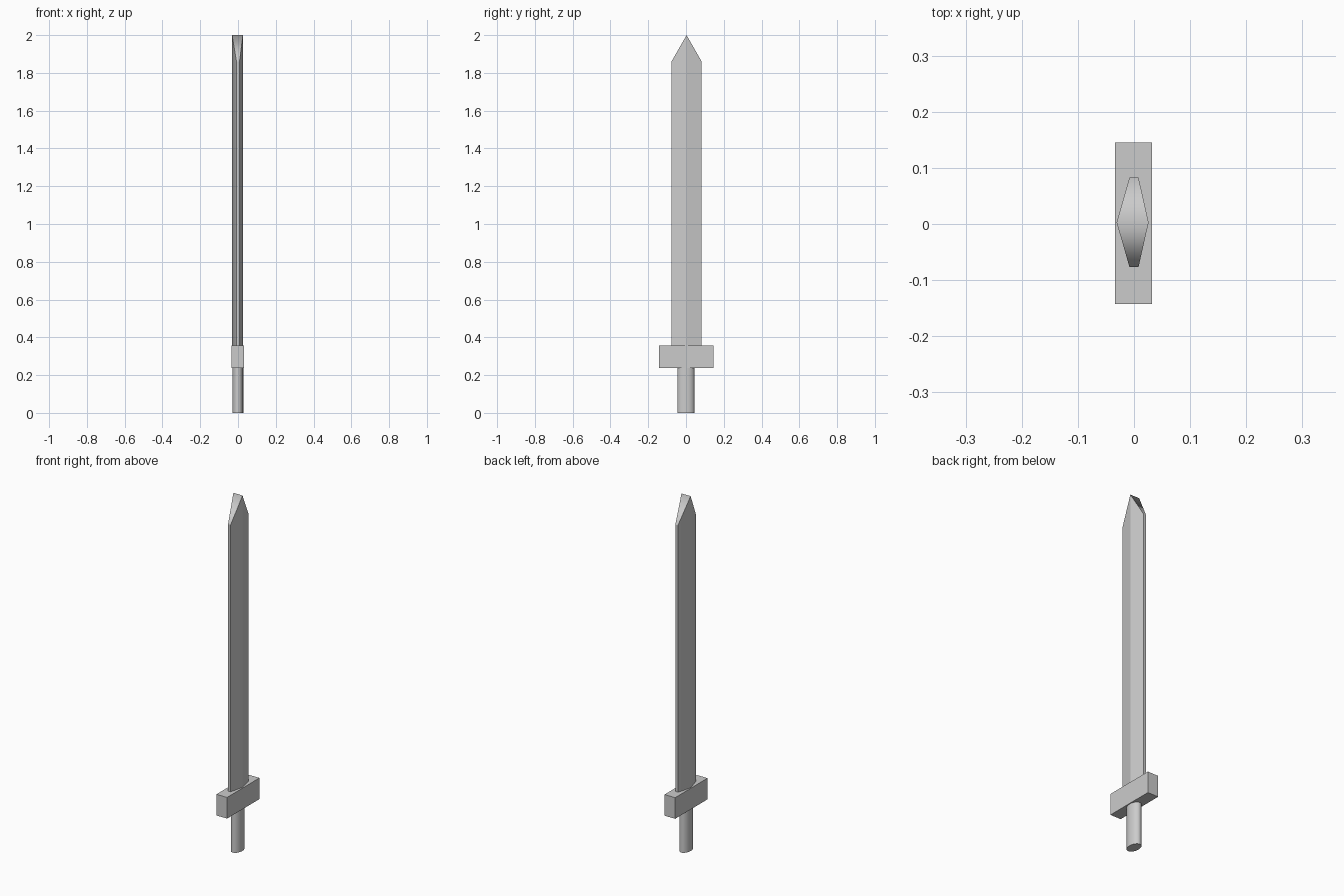
import bpy, bmesh, math
from mathutils import Matrix

if "Cube" in bpy.data.objects:
    bpy.data.objects.remove(bpy.data.objects["Cube"])


def make_object(name, bm, smooth_ridge=False):
    bmesh.ops.recalc_face_normals(bm, faces=bm.faces)
    for f in bm.faces:
        f.smooth = True
    for e in bm.edges:
        angle = math.degrees(e.calc_face_angle(0))
        ridge = smooth_ridge and all(v.co.z > 1.99 for v in e.verts)
        e.smooth = angle < 25 or ridge or (smooth_ridge and 31 < angle < 36)
    mesh = bpy.data.meshes.new(name)
    bm.to_mesh(mesh)
    bm.free()
    obj = bpy.data.objects.new(name, mesh)
    bpy.context.collection.objects.link(obj)
    return obj


# Blade: hexagonal section extruded up, wedge-shaped tip with a straight ridge
BASE, SHOULDER, TIP = 0.35, 1.86, 2.0
section = [(-0.031, 0.003), (-0.008, 0.083), (0.008, 0.083),
           (0.026, 0.003), (0.008, -0.077), (-0.008, -0.077)]
bm = bmesh.new()
low = [bm.verts.new((x, y, BASE)) for x, y in section]
top = [bm.verts.new((x, y, TIP if i % 3 == 0 else SHOULDER))
       for i, (x, y) in enumerate(section)]
bm.faces.new(low)
for i in range(6):
    j = (i + 1) % 6
    bm.faces.new((low[i], low[j], top[j], top[i]))
bm.faces.new(top[:4])
bm.faces.new((top[3], top[4], top[5], top[0]))
make_object("blade", bm, smooth_ridge=True)

# Crossguard block
bm = bmesh.new()
bmesh.ops.create_cube(bm, size=1, matrix=Matrix.Translation((-0.001, 0.001, 0.297))
                      @ Matrix.Diagonal((0.066, 0.288, 0.119, 1)))
make_object("crossguard", bm)

# Oval grip
bm = bmesh.new()
bmesh.ops.create_cone(bm, cap_ends=True, segments=32, radius1=1, radius2=1, depth=1,
                      matrix=Matrix.Translation((-0.001, -0.001, 0.12))
                      @ Matrix.Diagonal((0.029, 0.045, 0.24, 1)))
make_object("grip", bm)
